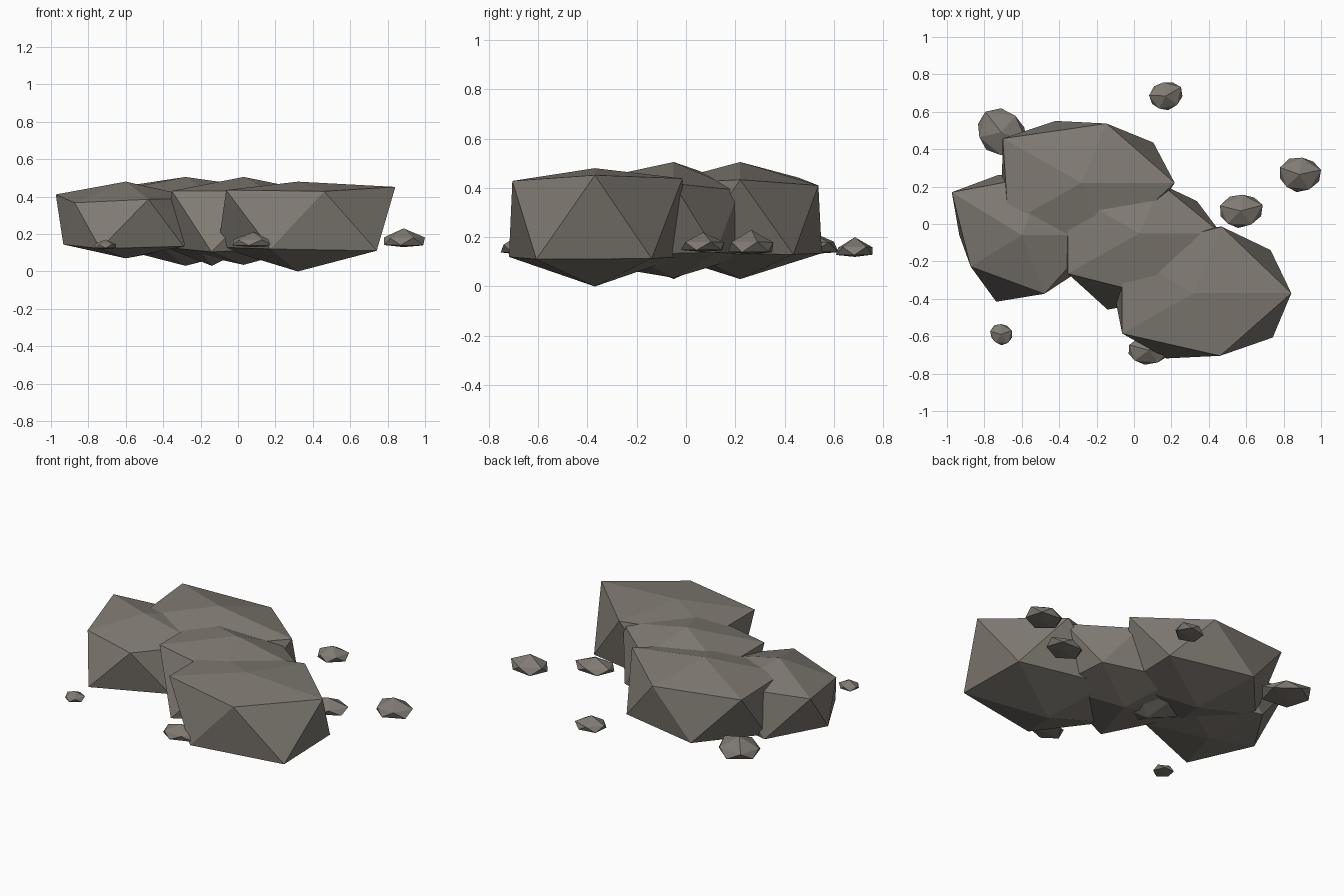
import bpy, bmesh
from math import radians, cos, sin
from mathutils import Matrix

cube = bpy.data.objects.get("Cube")
if cube:
    bpy.data.objects.remove(cube, do_unlink=True)

stone = bpy.data.materials.new("warm grey stone")
stone.use_nodes = True
colour = (0.215, 0.195, 0.168, 1)
stone.diffuse_color = colour
bsdf = stone.node_tree.nodes["Principled BSDF"]
bsdf.inputs["Base Color"].default_value = colour
bsdf.inputs["Roughness"].default_value = 0.9


def rock(name, centre, size, heights, upper, lower, turn=0):
    """Twenty-sided rock: two staggered rings of five between two tips.
    heights = bottom tip, lower ring, upper ring, top tip;
    upper and lower = reach of each ring corner, anticlockwise."""
    bottom_z, lower_z, upper_z, top_z = heights
    bm = bmesh.new()
    spin = Matrix.Rotation(radians(turn), 3, "Z")

    def ring(reach, start, z, lift):
        corners = []
        for i, r in enumerate(reach):
            a = radians(start + 72 * i)
            v = bm.verts.new((0.894 * size[0] * r * cos(a),
                              0.894 * size[1] * r * sin(a), z + lift * (r - 1)))
            corners.append(v)
        return corners

    top, bottom = bm.verts.new((0, 0, top_z)), bm.verts.new((0, 0, bottom_z))
    up = ring(upper, 0, upper_z, (top_z - bottom_z) * 0.35)
    low = ring(lower, 36, lower_z, (bottom_z - top_z) * 0.2)
    for i in range(5):
        j = (i + 1) % 5
        bm.faces.new((top, up[i], up[j]))
        bm.faces.new((up[i], low[i], up[j]))
        bm.faces.new((low[i], low[j], up[j]))
        bm.faces.new((bottom, low[j], low[i]))
    for v in bm.verts:
        v.co = spin @ v.co
    bmesh.ops.recalc_face_normals(bm, faces=bm.faces[:])
    mesh = bpy.data.meshes.new(name)
    bm.to_mesh(mesh)
    bm.free()
    mesh.materials.append(stone)
    obj = bpy.data.objects.new(name, mesh)
    obj.location = (centre[0], centre[1], 0)
    bpy.context.collection.objects.link(obj)


# Overlapping boulders that form the outcrop
rock("left_boulder", (-0.6, -0.06), (0.45, 0.38), (0.07, 0.13, 0.39, 0.48),
     (1, 1, 1.15, 0.84, 0.97), (1, 1, 0.83, 1.1, 0.95))
rock("back_boulder", (-0.28, 0.22), (0.53, 0.41), (0.03, 0.13, 0.425, 0.505),
     (1.05, 0.91, 1.1, 1.02, 0.95), (1, 0.95, 0.9, 0.95, 0.95))
rock("middle_boulder", (0.03, -0.05), (0.53, 0.41), (0.035, 0.12, 0.43, 0.505),
     (0.92, 0.76, 1, 1, 1), (0.8, 0.9, 0.9, 1.17, 0.9))
rock("front_boulder", (0.32, -0.37), (0.53, 0.41), (0, 0.12, 0.435, 0.48),
     (1.1, 1.02, 1, 1, 0.96), (1.07, 1, 0.9, 1, 1.1))
rock("core_boulder", (-0.14, -0.05), (0.28, 0.26), (0.03, 0.13, 0.36, 0.43),
     (1, 1, 1, 1, 1), (1, 1, 1, 1, 1))

# Loose stones scattered around the outcrop: centre, size, base, top, turn
stones = [
    ("front_left_stone", (-0.71, -0.59), (0.065, 0.065), 0.12, 0.17, 20),
    ("front_stone", (0.08, -0.675), (0.13, 0.085), 0.13, 0.21, 10),
    ("right_stone", (0.57, 0.07), (0.13, 0.1), 0.14, 0.22, 15),
    ("far_right_stone", (0.885, 0.265), (0.125, 0.105), 0.13, 0.23, 12),
    ("back_stone", (0.17, 0.685), (0.1, 0.085), 0.12, 0.2, 30),
    ("back_left_stone", (-0.71, 0.49), (0.155, 0.135), 0.13, 0.23, -20),
]
for name, centre, size, base, top, turn in stones:
    h = top - base
    rock(name, centre, size, (base, base + 0.1 * h, base + 0.5 * h, top),
         (1.05, 0.95, 1.05, 0.9, 1), (0.95, 1.05, 0.95, 1, 1.05), turn)
